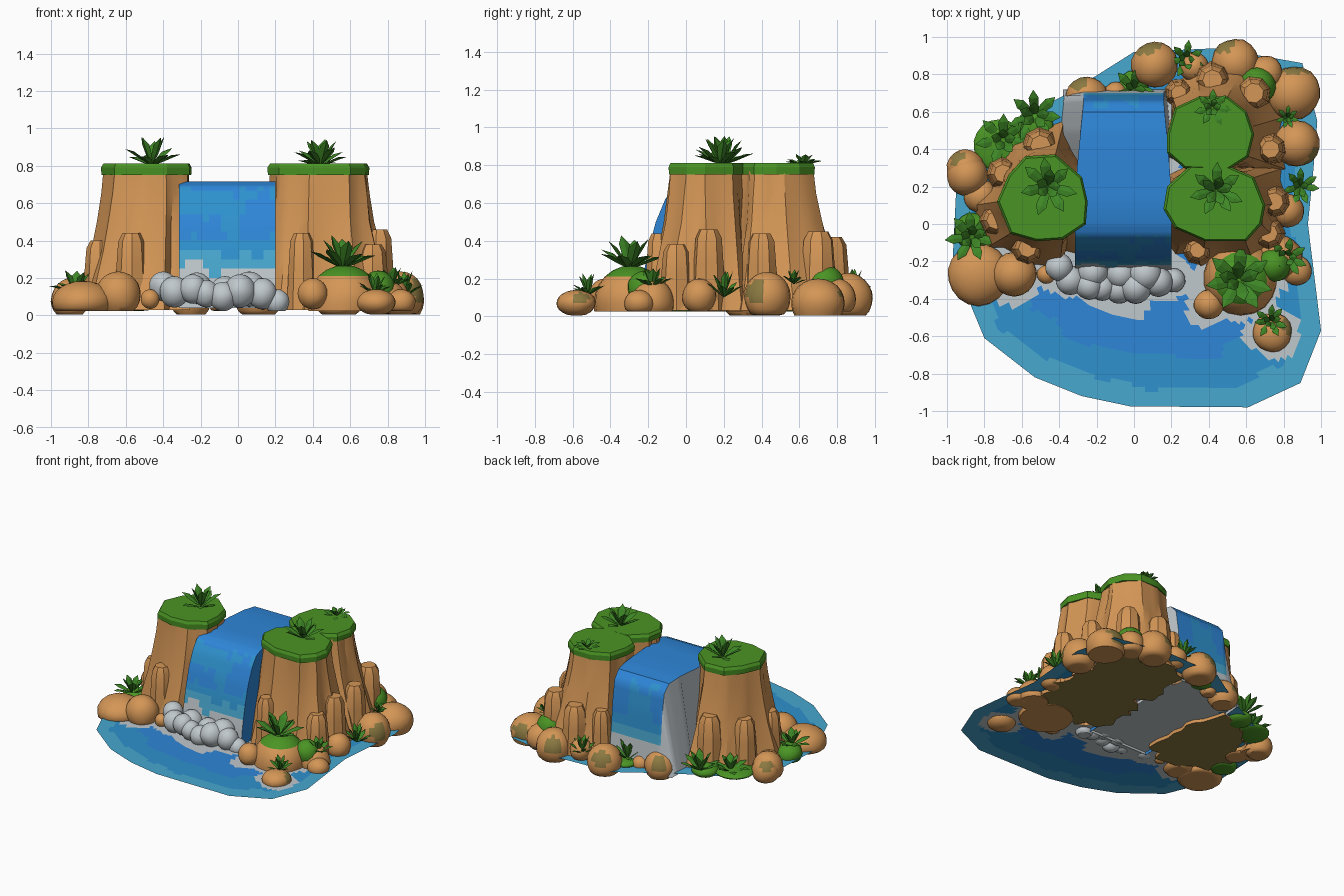
import bpy, bmesh, math, random
from mathutils import Vector, noise

if "Cube" in bpy.data.objects:
    bpy.data.objects.remove(bpy.data.objects["Cube"])

random.seed(4)


# ---------- materials ----------
def lin(c):
    c /= 255
    return c / 12.92 if c <= 0.04045 else ((c + 0.055) / 1.055) ** 2.4


def mat(name, r, g, b):
    m = bpy.data.materials.new(name)
    m.diffuse_color = (lin(r), lin(g), lin(b), 1)
    m.use_nodes = True
    m.node_tree.nodes["Principled BSDF"].inputs["Base Color"].default_value = m.diffuse_color
    return m


ROCK = mat("sandstone", 212, 150, 86)
GRASS = mat("grass_green", 74, 148, 36)
LEAF = mat("leaf_green", 62, 136, 38)
OLIVE = mat("olive_moss", 140, 122, 66)
FOAM = mat("foam_grey", 192, 200, 204)
LIGHT = mat("shallow_blue", 72, 168, 208)
MID = mat("mid_blue", 46, 146, 206)
DEEP = mat("deep_blue", 46, 134, 216)


def finish(bm, name, mats, angle=None):
    me = bpy.data.meshes.new(name)
    bmesh.ops.recalc_face_normals(bm, faces=bm.faces[:]) if angle is not None else None
    bm.to_mesh(me)
    bm.free()
    for m in mats:
        me.materials.append(m)
    ob = bpy.data.objects.new(name, me)
    bpy.context.collection.objects.link(ob)
    if angle:
        bpy.ops.object.select_all(action='DESELECT')
        ob.select_set(True)
        bpy.context.view_layer.objects.active = ob
        bpy.ops.object.shade_smooth_by_angle(angle=math.radians(angle))
    return ob


def split(pts, n, closed=True):
    """Cut each edge of a point loop into n pieces."""
    out = []
    for i in range(len(pts) if closed else len(pts) - 1):
        a, b = Vector(pts[i]), Vector(pts[(i + 1) % len(pts)])
        out += [a.lerp(b, k / n) for k in range(n)]
    return out if closed else out + [Vector(pts[-1])]


def skin(bm, a, b):
    n = len(a)
    return [bm.faces.new((a[i], a[(i + 1) % n], b[(i + 1) % n], b[i])) for i in range(n)]


# ---------- cliffs: flared loft with vertical ridges, plus a grass cap ----------
def cliff(name, top, base):
    top2, base2 = split(top, 3), split(base, 3)
    c = sum(top2, Vector((0, 0))) / len(top2)
    jag = [random.uniform(-0.025, 0.035) for _ in top2]
    bm = bmesh.new()
    rings = []
    for z in (0.03, 0.18, 0.34, 0.5, 0.65, 0.77):
        f = ((0.77 - z) / 0.74) ** 1.4
        ring = []
        for t, b, j in zip(top2, base2, jag):
            p = t.lerp(b, f)
            p += (p - c).normalized() * (j * (0.25 + f) + random.uniform(-.006, .006) - 0.012)
            ring.append(bm.verts.new((p.x, p.y, z)))
        rings.append(ring)
    for a, b in zip(rings, rings[1:]):
        skin(bm, a, b)
    bm.faces.new(rings[0][::-1]).material_index = 1
    finish(bm, name, [ROCK, OLIVE], 28)

    bm = bmesh.new()
    rim = [[bm.verts.new((c.x + (p.x - c.x) * s, c.y + (p.y - c.y) * s, z)) for p in split(top, 2)]
           for s, z in ((1.0, 0.752), (1.01, 0.79), (0.96, 0.812))]
    skin(bm, rim[0], rim[1])
    skin(bm, rim[1], rim[2])
    bm.faces.new(rim[2])
    bm.faces.new(rim[0][::-1])
    finish(bm, name + "_grass_cap", [GRASS], 25)


cliff("left_cliff",
      [(-.25, .12), (-.28, .25), (-.42, .37), (-.58, .36), (-.67, .26),
       (-.73, .12), (-.66, -.05), (-.52, -.09), (-.38, -.08), (-.26, 0)],
      [(-.24, .12), (-.26, .35), (-.38, .53), (-.6, .48), (-.74, .36),
       (-.84, .1), (-.78, -.12), (-.6, -.21), (-.4, -.21), (-.26, -.14)])
cliff("right_front_cliff",
      [(.70, .1), (.64, .25), (.5, .31), (.3, .31), (.18, .2),
       (.16, .08), (.22, -.02), (.38, -.09), (.6, -.09), (.68, 0)],
      [(.84, .12), (.8, .3), (.5, .35), (.3, .35), (.15, .2),
       (.15, .08), (.17, -.12), (.36, -.21), (.64, -.21), (.78, -.1)])
cliff("right_back_cliff",
      [(.64, .48), (.6, .6), (.5, .68), (.35, .68), (.22, .62),
       (.18, .48), (.18, .38), (.27, .3), (.5, .29), (.61, .36)],
      [(.8, .5), (.74, .7), (.58, .84), (.34, .84), (.2, .74),
       (.15, .5), (.15, .38), (.27, .25), (.5, .25), (.8, .3)])


# ---------- buttresses leaning on the cliffs ----------
def buttress(x, y, r, h):
    bm = bmesh.new()
    a0 = random.random()
    rings = [[bm.verts.new((x + r * s * math.cos(a0 + k * math.tau / 8),
                            y + r * s * math.sin(a0 + k * math.tau / 8), z)) for k in range(8)]
             for s, z in ((1.15, .03), (1, h * .6), (.88, h * .9), (.6, h))]
    for a, b in zip(rings, rings[1:]):
        skin(bm, a, b)
    bm.faces.new(rings[-1])
    finish(bm, "buttress", [ROCK], 35)


for b in ((-.57, -.13, .08, .44), (-.74, .02, .08, .4), (-.7, .27, .08, .42), (-.5, .42, .09, .45),
          (.34, -.14, .07, .44), (.72, -.05, .08, .38), (.75, .12, .08, .46), (.73, .4, .08, .44),
          (.64, .7, .09, .45), (.42, .77, .09, .42), (.24, .7, .07, .4)):
    buttress(*b)


# ---------- boulders: domes cut flat at the bottom, moss on faces along a direction ----------
def boulder(name, x, y, r, top, color=ROCK, moss=None, aim=(0, 0, 1), limit=2, floor=0.025):
    bm = bmesh.new()
    bmesh.ops.create_uvsphere(bm, u_segments=18, v_segments=12, radius=1)
    aim = Vector(aim).normalized()
    for f in bm.faces:
        f.material_index = int(f.normal.dot(aim) > limit)
    zc = max(0.07, top - r * 1.05)
    for v in bm.verts:
        k = 1 + 0.06 * noise.noise(v.co * 1.3 + Vector((x * 9, y * 9, 0)))
        v.co = Vector((x + v.co.x * r * k, y + v.co.y * r * k, zc + v.co.z * (top - zc)))
        v.co.z = max(v.co.z, floor)
    bmesh.ops.dissolve_degenerate(bm, dist=1e-4, edges=bm.edges[:])
    finish(bm, name, [color, moss or color], 50)


for x, y, r, top in ((-.83, -.27, .165, .185), (-.64, -.27, .12, .235), (-.89, .26, .11, .2),
                     (-.82, .15, .09, .15), (-.47, -.27, .05, .14), (-.1, .7, .06, .13),
                     (.4, -.43, .08, .2), (.78, -.18, .12, .2), (.87, -.25, .08, .14),
                     (.82, .07, .09, .2), (.32, .84, .08, .2), (.7, .8, .1, .2)):
    boulder("boulder", x, y, r, top)
for x, y, r, top, aim in ((-.25, .68, .11, .2, (-.5, .8, .5)), (.11, .85, .125, .22, (-.3, .8, .5)),
                          (.54, .86, .13, .23, (-.4, .8, .4)), (.85, .7, .145, .2, (0, 1, .3)),
                          (.87, .43, .125, .235, (.8, -.5, .3)), (-.9, .3, .1, .18, (-.5, .6, .6)),
                          (.74, -.58, .105, .14, (.9, .2, .4))):
    boulder("mossy_boulder", x, y, r, top, ROCK, OLIVE, aim, .87, 0.005)
boulder("grassy_boulder", .57, -.29, .2, .27, ROCK, GRASS, limit=.68)
for x, y, r, top in ((-.72, .42, .14, .1), (-.86, -.04, .1, .15), (.66, .74, .1, .27),
                     (.75, -.22, .09, .24), (-.53, .52, .1, .12), (.0, .74, .08, .1)):
    boulder("grass_mound", x, y, r, top, GRASS)

# foam stones at the foot of the fall
STONES = [(-.4, -.23, .075, .235), (-.34, -.3, .08, .21), (-.24, -.33, .075, .22), (-.17, -.34, .07, .19),
          (-.08, -.35, .075, .18), (.01, -.34, .085, .22), (.06, -.27, .09, .235), (.13, -.31, .08, .2),
          (.21, -.3, .065, .14), (-.22, -.26, .08, .23), (-.07, -.27, .08, .21)]
for s in STONES:
    boulder("foam_stone", *s, FOAM)


# ---------- waterfall: one sheet over the top with both drops and side skirts ----------
prof = split([(.72, .04), (.70, .25), (.68, .48), (.655, .64), (.6, .70), (.48, .715), (0, .715),
              (-.06, .69), (-.11, .62), (-.16, .5), (-.2, .35), (-.23, .2), (-.25, .04)], 3, False)
bm = bmesh.new()
cols, rows = 16, []
for y, z in prof:
    back = max(0, min(1, (y - .2) / .45))
    x0, x1 = -.315 + .045 * back, .2 - .04 * back
    rows.append([bm.verts.new((x0 + (x1 - x0) * k / cols, y, z)) for k in range(cols + 1)])
for a, b in zip(rows, rows[1:]):
    for k in range(cols):
        f = bm.faces.new((a[k], b[k], b[k + 1], a[k + 1]))
        c = f.calc_center_median()
        n = noise.noise(Vector((c.x * 9, c.y * 2, c.z * 4)))
        z = c.z + .06 * n
        f.material_index = 3 if z < .25 else 2 if z < .33 else 1 if z < .4 or (z < .69 and n > .12) else 0
for k, flare in ((0, -.11), (cols, .02)):
    low = [bm.verts.new((r[k].co.x + (flare if r[k].co.y > .4 else 0), r[k].co.y, .035)) for r in rows]
    for i in range(len(rows) - 1):
        q = (rows[i][k], low[i], low[i + 1], rows[i + 1][k])
        f = bm.faces.new(q if k == 0 else q[::-1])
        f.material_index = 3 if f.calc_center_median().y > .2 else 0
finish(bm, "waterfall", [DEEP, MID, LIGHT, FOAM], 40)

# ---------- pool: flat sheet in rings, coloured by distance from shore and stones ----------
edge = split([(.93, 0), (.96, .3), (.98, .55), (.9, .86), (.45, .94), (0, .92), (-.35, .7), (-.7, .52),
              (-.95, .2), (-.97, -.2), (-.8, -.61), (-.53, -.82), (-.28, -.92), (-.02, -.975),
              (.61, -.98), (.89, -.85), (1, -.57)], 8)
SHORE = STONES + [(-.64, -.27, .12), (-.47, -.27, .05), (.57, -.29, .2), (.4, -.43, .08), (.74, -.58, .1)]
bm = bmesh.new()
mid = Vector((.05, -.05))
R = 36
rings = [[bm.verts.new((*(mid + (p - mid) * k / R), .057)) for p in edge] for k in range(1, R + 1)]
bm.faces.new(rings[0]).material_index = 3
for k, (a, b) in enumerate(zip(rings, rings[1:])):
    for f in skin(bm, b, a):
        f.normal_flip()
        c = f.calc_center_median()
        n = noise.noise(Vector((c.x * 5, c.y * 9, 0)))
        t = (k + 1.5) / R + .05 * n
        near = min(math.hypot(c.x - s[0], c.y - s[1]) - s[2] for s in SHORE) < .045 + .05 * n
        inside = abs(c.x + .06) < .3 and -.3 < c.y < .7
        f.material_index = 3 if near or inside else 2 if t > .89 or c.x > .88 else 1 if t > .7 else 0
bmesh.ops.recalc_face_normals(bm, faces=bm.faces[:])
if sum(f.normal.z for f in bm.faces) < 0:
    bmesh.ops.reverse_faces(bm, faces=bm.faces[:])
finish(bm, "pool", [DEEP, MID, LIGHT, FOAM])


# ---------- plants: rosettes of folded spindle leaves ----------
def plant(x, y, z, r, h):
    bm = bmesh.new()
    for count, lift, size in ((7, 24, 1), (5, 58, .9)):
        for k in range(count):
            a = math.tau * (k + random.uniform(-.2, .2)) / count + lift
            e = math.radians(lift + random.uniform(-8, 8))
            out = Vector((math.cos(a) * math.cos(e), math.sin(a) * math.cos(e), math.sin(e) * h / r))
            side = Vector((-math.sin(a), math.cos(a), 0))
            up = out.cross(side).normalized()
            o, w = Vector((x, y, z)), r * .17
            tip = bm.verts.new(o + out * r * size - Vector((0, 0, r * .05)))
            root = bm.verts.new(o)
            rings = [[bm.verts.new(o + out * r * size * t + side * w * s * i + up * w * s * j * .35)
                      for i, j in ((1, .4), (0, -.6), (-1, .4), (0, .9))] for t, s in ((.4, .85), (.7, 1))]
            skin(bm, rings[0], rings[1])
            for i in range(4):
                bm.faces.new((root, rings[0][(i + 1) % 4], rings[0][i]))
                bm.faces.new((rings[1][i], rings[1][(i + 1) % 4], tip))
    finish(bm, "leafy_plant", [LEAF], 0)


for p in ((-.46, .2, .8, .17, .2), (.44, .18, .8, .16, .2), (.42, .62, .8, .11, .08),
          (.56, -.3, .25, .2, .23), (.73, -.52, .11, .1, .15), (-.87, -.07, .12, .15, .16),
          (-.53, .58, .08, .16, .2), (-.7, .45, .07, .16, .16), (0, .72, .08, .13, .2),
          (.28, .88, .12, .11, .17), (.89, .2, .1, .11, .18), (.82, .57, .17, .07, .1),
          (.82, -.18, .15, .12, .14)):
    plant(*p)
